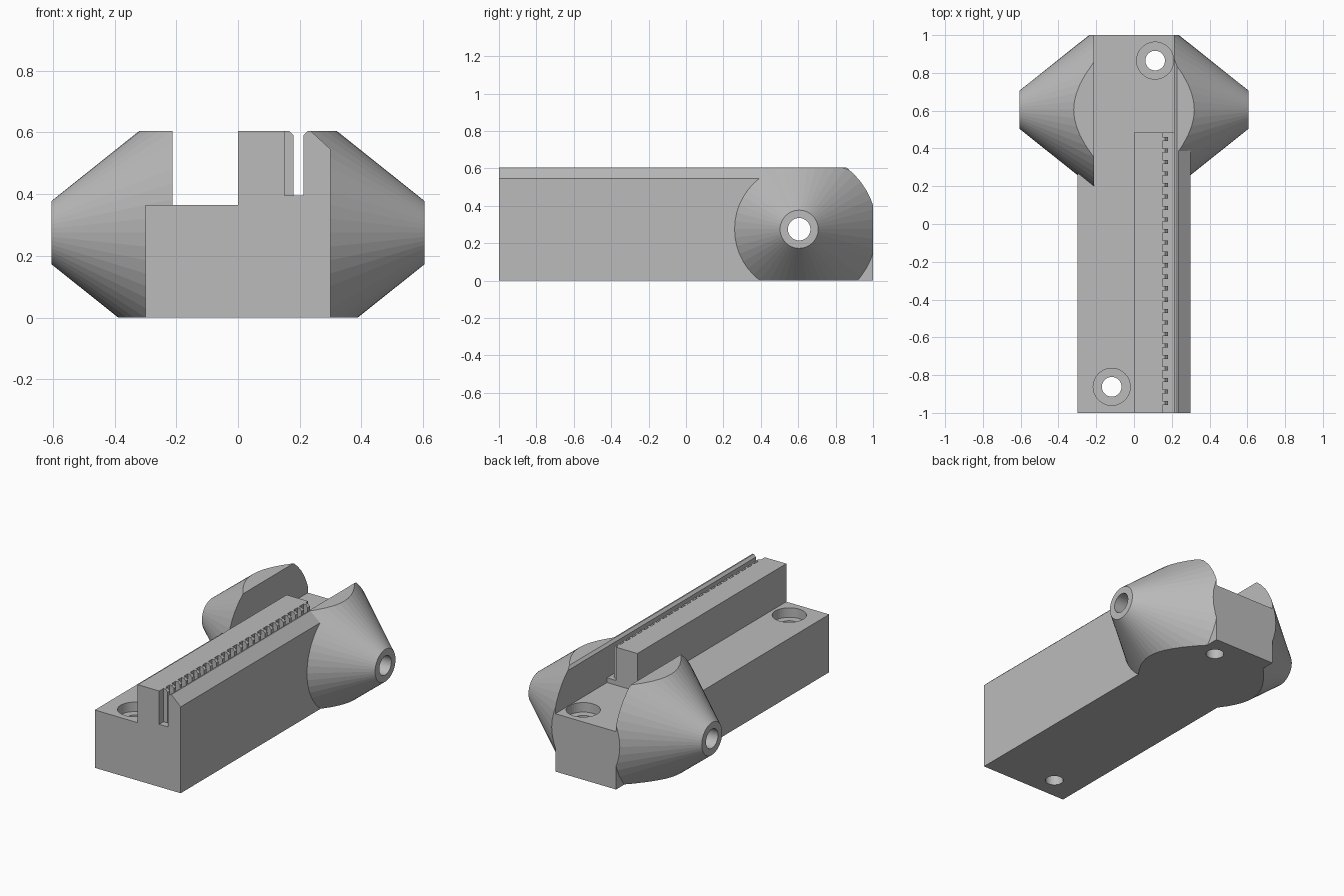
import bpy, bmesh, math
from mathutils import Matrix, Vector

cube = bpy.data.objects.get("Cube")
if cube:
    bpy.data.objects.remove(cube, do_unlink=True)

grey = bpy.data.materials.new("plain grey")
grey.use_nodes = True
grey.diffuse_color = (0.5, 0.5, 0.5, 1)
grey.node_tree.nodes["Principled BSDF"].inputs["Base Color"].default_value = (0.5, 0.5, 0.5, 1)

FLOOR, TOP, INNER, OUTER = 0.365, 0.605, 0.212, 0.30
AXIS_Y, AXIS_Z = 0.605, 0.275


def finish(name, bm):
    bmesh.ops.recalc_face_normals(bm, faces=bm.faces)
    mesh = bpy.data.meshes.new(name)
    bm.to_mesh(mesh)
    bm.free()
    mesh.materials.append(grey)
    obj = bpy.data.objects.new(name, mesh)
    bpy.context.collection.objects.link(obj)
    return obj


def add_prism(bm, profile, y0, y1):
    """Extrude an x-z profile along y."""
    face = bm.faces.new([bm.verts.new((x, y0, z)) for x, z in profile])
    geom = bmesh.ops.extrude_face_region(bm, geom=[face])["geom"]
    moved = [v for v in geom if isinstance(v, bmesh.types.BMVert)]
    bmesh.ops.translate(bm, verts=moved, vec=(0, y1 - y0, 0))


def prism(name, profile, y0, y1):
    bm = bmesh.new()
    add_prism(bm, profile, y0, y1)
    return finish(name, bm)


def box(name, x0, x1, y0, y1, z0, z1):
    return prism(name, [(x0, z0), (x1, z0), (x1, z1), (x0, z1)], y0, y1)


def cone(name, r1, r2, depth, centre, turn=0, sides=48):
    """Cone or cylinder, along z or turned about y."""
    bm = bmesh.new()
    place = Matrix.Translation(Vector(centre)) @ Matrix.Rotation(math.radians(turn), 4, 'Y')
    bmesh.ops.create_cone(bm, cap_ends=True, segments=sides, radius1=r1, radius2=r2,
                          depth=depth, matrix=place)
    return finish(name, bm)


def combine(target, other, operation):
    mod = target.modifiers.new(operation.lower(), 'BOOLEAN')
    mod.operation, mod.solver, mod.object = operation, 'EXACT', other
    bpy.context.view_layer.objects.active = target
    bpy.ops.object.modifier_apply(modifier=mod.name)
    bpy.data.objects.remove(other, do_unlink=True)


# Base block with a narrower tail
body = box("clamp_body", -OUTER, OUTER, -1, AXIS_Y, 0, FLOOR)
combine(body, box("tail", -INNER, INNER, 0.5, 1, 0, FLOOR), 'UNION')

# Ridge, raised slot floor and chamfered side wall
combine(body, prism("ridge", [(0, 0.2), (INNER + 0.03, 0.2), (INNER + 0.03, 0.395),
                              (0.15, 0.395), (0.15, TOP), (0, TOP)], -1, 0.485), 'UNION')
combine(body, prism("side_wall", [(INNER, 0.2), (OUTER, 0.2), (OUTER, 0.545), (0.235, TOP),
                                  (INNER + 0.015, TOP), (INNER, 0.59)], -1, AXIS_Y), 'UNION')

# Cone-shaped side bosses, trimmed flat at top, bottom, back and inside
for side, chamfer in ((1, 0.015), (-1, 0)):
    boss = cone("boss", 0.505, 0.102, 0.505, (side * 0.3525, AXIS_Y, AXIS_Z), side * 90)
    outline = [(INNER, 0), (0.7, 0), (0.7, TOP), (INNER + chamfer, TOP)]
    if chamfer:
        outline.append((INNER, TOP - chamfer))
    trim = prism("trim", [(side * x, z) for x, z in outline], 0, 1)
    combine(boss, trim, 'INTERSECT')
    combine(body, boss, 'UNION')

# Cross hole through both bosses
combine(body, cone("cross_hole", 0.06, 0.06, 2, (0, AXIS_Y, AXIS_Z), 90), 'DIFFERENCE')

# Counterbored screw holes
for x, y in ((0.112, 0.865), (-0.118, -0.862)):
    combine(body, cone("screw_hole", 0.052, 0.052, 1, (x, y, 0.1)), 'DIFFERENCE')
    combine(body, cone("counterbore", 0.098, 0.098, 0.12, (x, y, FLOOR)), 'DIFFERENCE')

# Row of belt teeth along the slot
bm = bmesh.new()
tooth = [(0.15, 0.395), (0.18, 0.395), (0.18, 0.59), (0.165, TOP), (0.15, TOP)]
for i in range(24):
    y = -0.947 + i * 0.0607
    add_prism(bm, tooth, y - 0.011, y + 0.011)
finish("belt_teeth", bm)
